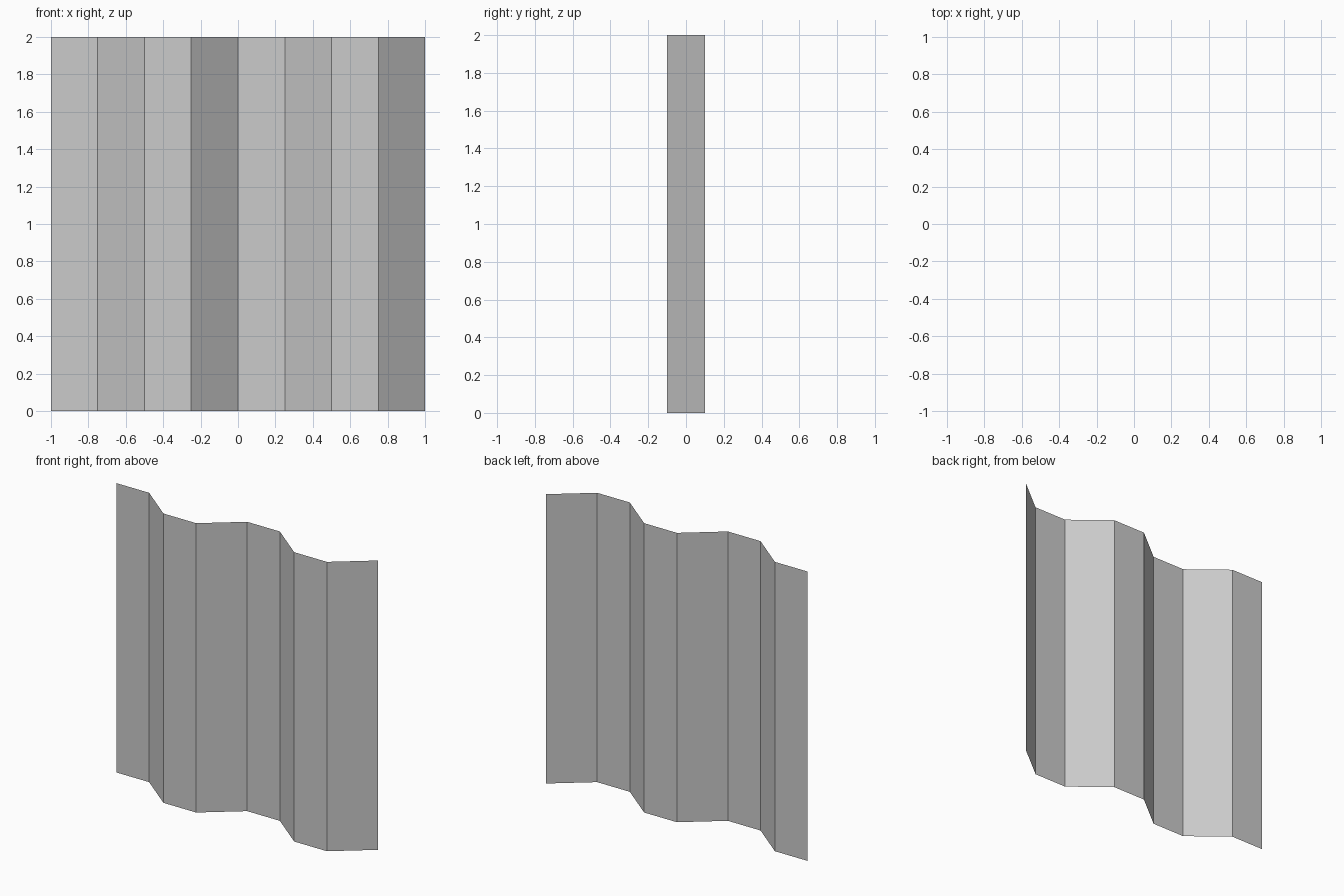
import bpy
import bmesh

if "Cube" in bpy.data.objects:
    bpy.data.objects.remove(bpy.data.objects["Cube"])

HEIGHT = 2.0
STEP = 0.25
DEPTH = 0.1
FOLD = [1, 1, -1, -1]  # one repeating trapezoid fold: back, back, front, front

# Folded profile along the bottom edge
bm = bmesh.new()
rail = [bm.verts.new((-1 + i * STEP, DEPTH * FOLD[i % 4], 0)) for i in range(9)]
edges = [bm.edges.new(pair) for pair in zip(rail, rail[1:])]

# Raise the profile into a single-layer sheet
raised = bmesh.ops.extrude_edge_only(bm, edges=edges)["geom"]
top = [g for g in raised if isinstance(g, bmesh.types.BMVert)]
bmesh.ops.translate(bm, verts=top, vec=(0, 0, HEIGHT))

# Face the sheet towards the front
bm.normal_update()
if sum(f.normal.y for f in bm.faces) > 0:
    bmesh.ops.reverse_faces(bm, faces=bm.faces[:])

mesh = bpy.data.meshes.new("corrugated_sheet")
bm.to_mesh(mesh)
bm.free()
sheet = bpy.data.objects.new("corrugated_sheet", mesh)
bpy.context.collection.objects.link(sheet)
